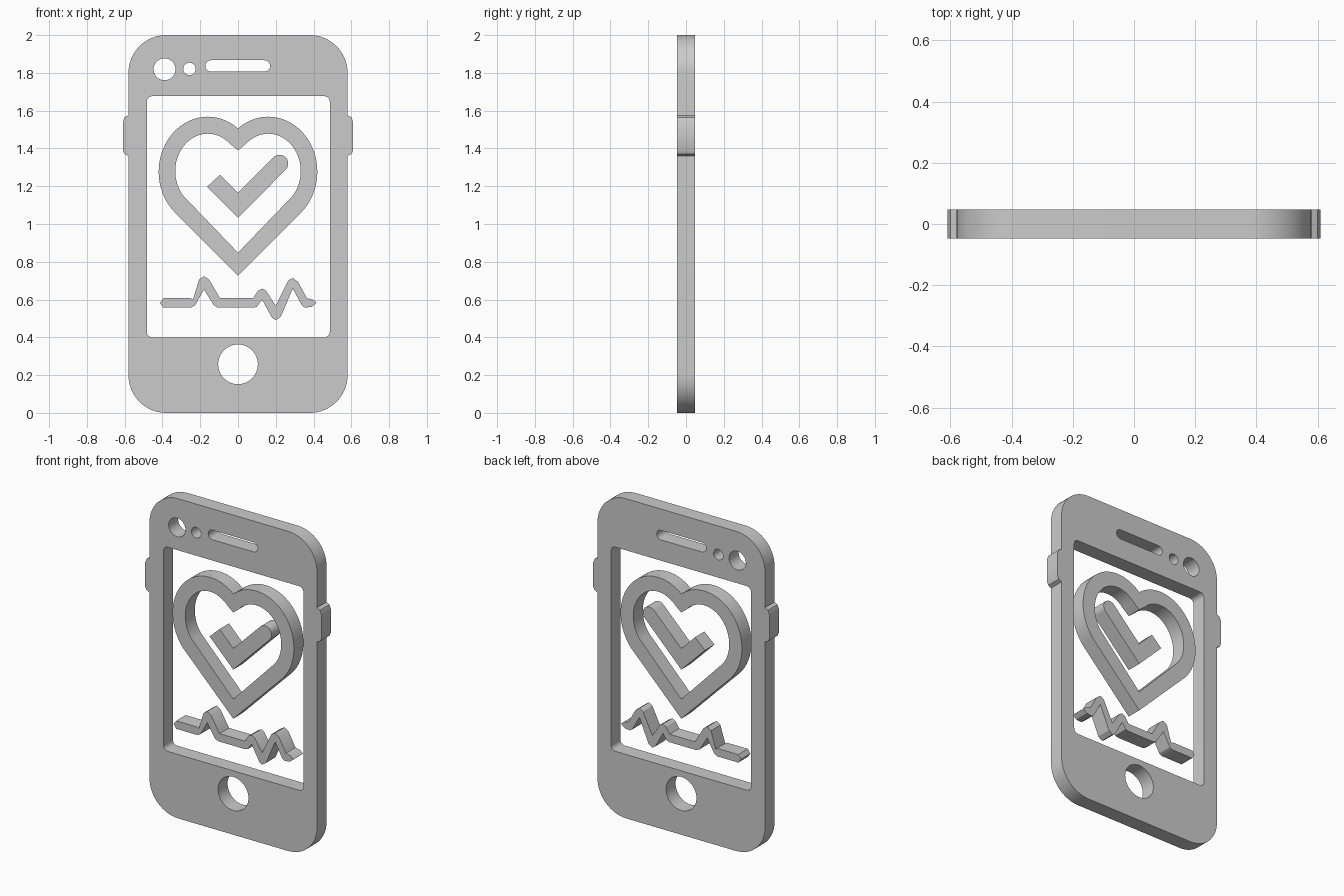
import bpy, bmesh, math
from mathutils import Matrix

if "Cube" in bpy.data.objects:
    bpy.data.objects.remove(bpy.data.objects["Cube"])

HALF_DEPTH = 0.047


def arc(cx, cz, rx, rz, a0, a1, n):
    return [(cx + rx * math.cos(math.radians(a0 + (a1 - a0) * i / n)),
             cz + rz * math.sin(math.radians(a0 + (a1 - a0) * i / n))) for i in range(n + 1)]


def circle(cx, cz, r, n=48):
    return arc(cx, cz, r, r, 0, 360, n)[:-1]


def mirrored(half):
    # closes a half outline with its mirror image, sharing points on the axis
    return half + [(-x, z) for x, z in reversed(half) if abs(x) > 1e-6]


def rounded_rect(x0, x1, z0, z1, r, n):
    return (arc(x1 - r, z1 - r, r, r, 0, 90, n) + arc(x0 + r, z1 - r, r, r, 90, 180, n)
            + arc(x0 + r, z0 + r, r, r, 180, 270, n) + arc(x1 - r, z0 + r, r, r, 270, 360, n))


def plate(name, *loops):
    # filled outline with holes, extruded evenly to front and back
    cu = bpy.data.curves.new(name, 'CURVE')
    cu.dimensions = '2D'
    cu.fill_mode = 'BOTH'
    cu.extrude = HALF_DEPTH
    for pts in loops:
        sp = cu.splines.new('POLY')
        sp.points.add(len(pts) - 1)
        for p, (x, z) in zip(sp.points, pts):
            p.co = (x, z, 0, 1)
        sp.use_cyclic_u = True
    ob = bpy.data.objects.new(name, cu)
    bpy.context.collection.objects.link(ob)
    bpy.ops.object.select_all(action='DESELECT')
    ob.select_set(True)
    bpy.context.view_layer.objects.active = ob
    bpy.ops.object.convert(target='MESH')
    ob = bpy.context.view_layer.objects.active
    bm = bmesh.new()
    bm.from_mesh(ob.data)
    bmesh.ops.remove_doubles(bm, verts=bm.verts, dist=1e-4)
    bm.transform(Matrix.Rotation(math.pi / 2, 4, 'X'))
    bmesh.ops.recalc_face_normals(bm, faces=bm.faces)
    bm.to_mesh(ob.data)
    bm.free()
    bpy.ops.object.shade_smooth_by_angle(angle=math.radians(30))
    return ob


# Phone frame, with side buttons in its outline
R = 0.2
side_button = [(0.58, 1.36), (0.60, 1.37), (0.61, 1.39), (0.61, 1.54), (0.60, 1.565), (0.58, 1.575)]
body = mirrored(arc(0.58 - R, R, R, R, 270, 360, 16) + side_button
                + arc(0.58 - R, 2 - R, R, R, 0, 90, 16))
plate("phone_frame", body,
      rounded_rect(-0.483, 0.486, 0.40, 1.677, 0.03, 6),   # screen
      circle(0, 0.257, 0.105),                             # home button
      circle(-0.389, 1.819, 0.058),                        # camera
      circle(-0.257, 1.821, 0.033, 32),                    # sensor
      arc(0.14, 1.837, 0.03, 0.03, -90, 90, 12)
      + arc(-0.143, 1.837, 0.03, 0.03, 90, 270, 12))       # speaker slot

# Heart ring
notch = math.degrees(math.acos(0.16 / 0.26))
outer = arc(-0.16, 1.277, 0.26, 0.291, notch, 225, 32) + [(0, 0.726)]
outer[0] = (0, outer[0][1])
inner = [(0, 1.39)] + arc(-0.16, 1.28, 0.172, 0.198, 46, 222, 32) + [(0, 0.848)]
plate("heart_ring", mirrored(outer), mirrored(inner))

# Check mark with one rounded end
plate("check_mark", [(0, 1.165), (-0.095, 1.261), (-0.164, 1.197), (0, 1.033)]
      + arc(0.22, 1.32, 0.046, 0.046, -45, 135, 16))

# Heartbeat line
plate("heartbeat_line", [
    (-0.413, 0.583), (-0.395, 0.607), (-0.252, 0.607), (-0.238, 0.60), (-0.206, 0.706), (-0.18, 0.724),
    (-0.153, 0.706), (-0.095, 0.607), (0.08, 0.607), (0.106, 0.647), (0.128, 0.658),
    (0.148, 0.647), (0.2, 0.567), (0.265, 0.70), (0.29, 0.714), (0.317, 0.695),
    (0.365, 0.607), (0.397, 0.60), (0.417, 0.583), (0.392, 0.562), (0.355, 0.557),
    (0.339, 0.568), (0.29, 0.658), (0.227, 0.51), (0.2, 0.491), (0.18, 0.504),
    (0.127, 0.60), (0.1, 0.562), (0.08, 0.557), (-0.106, 0.557), (-0.127, 0.568),
    (-0.18, 0.653), (-0.228, 0.568), (-0.249, 0.557), (-0.395, 0.557)])
